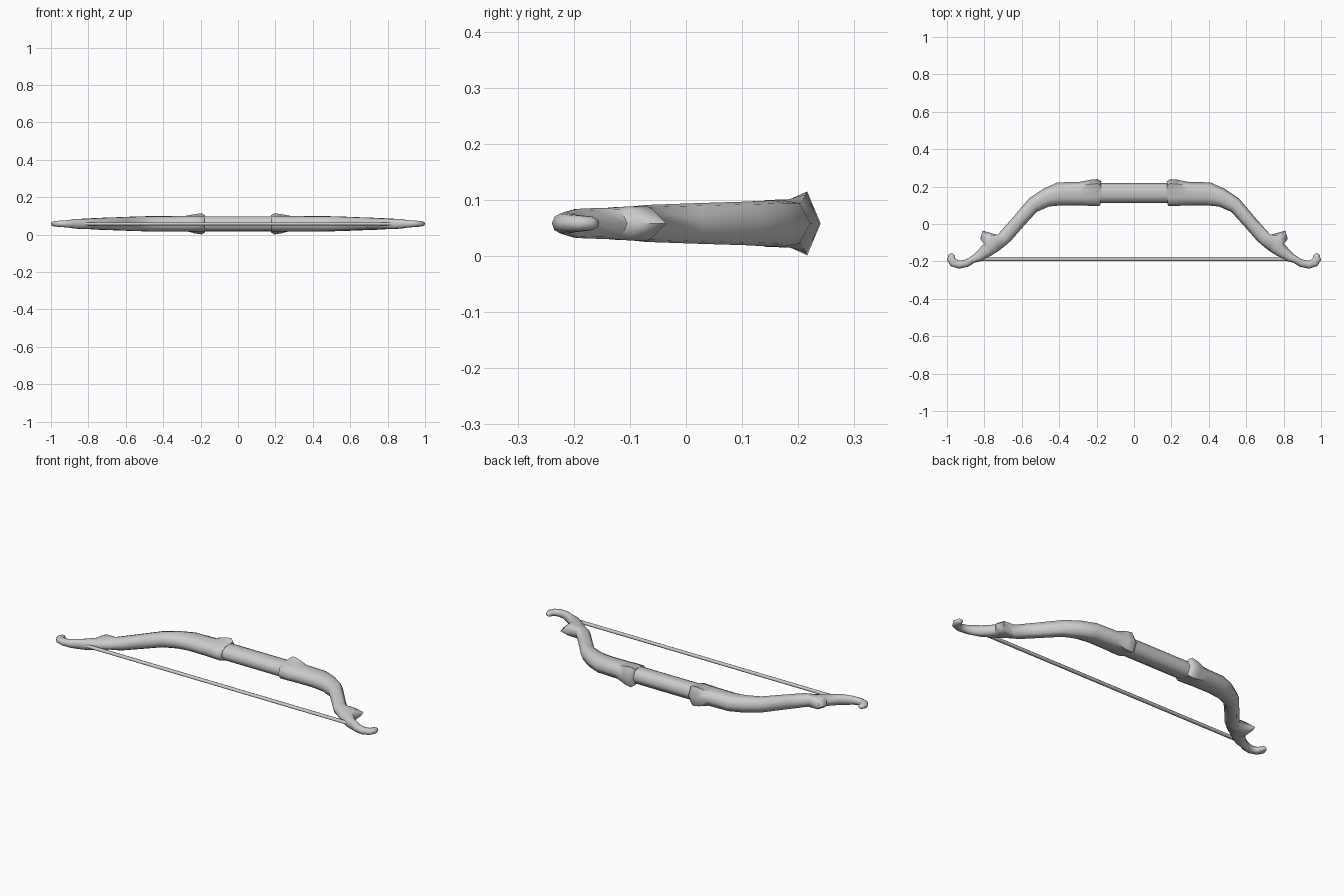
import bpy, bmesh, math
from mathutils import Vector

if "Cube" in bpy.data.objects:
    bpy.data.objects.remove(bpy.data.objects["Cube"])

MID = 0.058   # height of the bow's centre plane

grey = bpy.data.materials.new("plain grey")
grey.use_nodes = True
grey.diffuse_color = (0.6, 0.6, 0.6, 1)
grey.node_tree.nodes["Principled BSDF"].inputs["Base Color"].default_value = (0.6, 0.6, 0.6, 1)


def section(corner=.67, flare=.88):
    """Ridged cross-section: across the limb (1 = outer edge), and height."""
    top = [(corner, flare), (min(.25, corner - .2), 1), (-.35, .97), (-.8, .66)]
    return [(1, 0)] + top + [(-1, 0)] + [(u, -w) for u, w in reversed(top)]


def loft(name, stations, side=1, angle=65):
    """Skin the section through stations of outer point, inner point, half height."""
    bm = bmesh.new()
    rings = []
    for ox, oy, ix, iy, h, *shape in stations:
        outer, inner = Vector((ox * side, oy, MID)), Vector((ix * side, iy, MID))
        mid, half = (outer + inner) / 2, (outer - inner) / 2
        rings.append([bm.verts.new(mid + half * u + Vector((0, 0, h * w)))
                      for u, w in section(*shape)])
    n = len(rings[0])
    for a, b in zip(rings, rings[1:]):
        for i in range(n):
            j = (i + 1) % n
            bm.faces.new((a[i], a[j], b[j], b[i]))
    bm.faces.new(rings[0])
    bm.faces.new(rings[-1])
    bmesh.ops.recalc_face_normals(bm, faces=bm.faces)
    mesh = bpy.data.meshes.new(name)
    bm.to_mesh(mesh)
    bm.free()
    mesh.materials.append(grey)
    obj = bpy.data.objects.new(name, mesh)
    bpy.context.collection.objects.link(obj)
    bpy.ops.object.select_all(action='DESELECT')
    obj.select_set(True)
    bpy.context.view_layer.objects.active = obj
    bpy.ops.object.shade_smooth_by_angle(angle=math.radians(angle))


# Collar, curved limb, barb and recurved hook, from the grip outward
limb = [
    (.175, .228, .18, .105, .041, .67, 1.1),
    (.195, .24, .185, .095, .043, .67, 1.32),
    (.23, .237, .23, .096, .043, .67, 1.2),
    (.285, .226, .28, .10, .042),
    (.41, .222, .39, .10, .041),
    (.485, .188, .455, .093, .041),
    (.56, .138, .52, .065, .039),
    (.65, .032, .59, -.012, .036),
    (.73, -.058, .66, -.092, .033),
    (.81, -.035, .705, -.13, .031, .45, .85),
    (.822, -.08, .73, -.148, .030, .45, .85),
    (.802, -.105, .765, -.17, .028),
    (.85, -.158, .815, -.198, .027),
    (.885, -.183, .855, -.208, .026),
    (.91, -.193, .885, -.228, .021),
    (.935, -.195, .935, -.239, .018),
    (.953, -.188, .98, -.225, .016),
    (.957, -.177, 1.0, -.193, .014),
    (.960, -.168, .992, -.165, .012),
    (.966, -.16, .98, -.155, .006),
]
loft("left_limb", limb, 1)
loft("right_limb", limb, -1)

# Straight grip between the collars
loft("grip", [(x, .22, x, .112, .04) for x in (-.19, .19)], angle=85)

# Bowstring between the hooks
loft("string", [(x, -.176, x, -.198, .008) for x in (-.85, .85)], angle=85)
